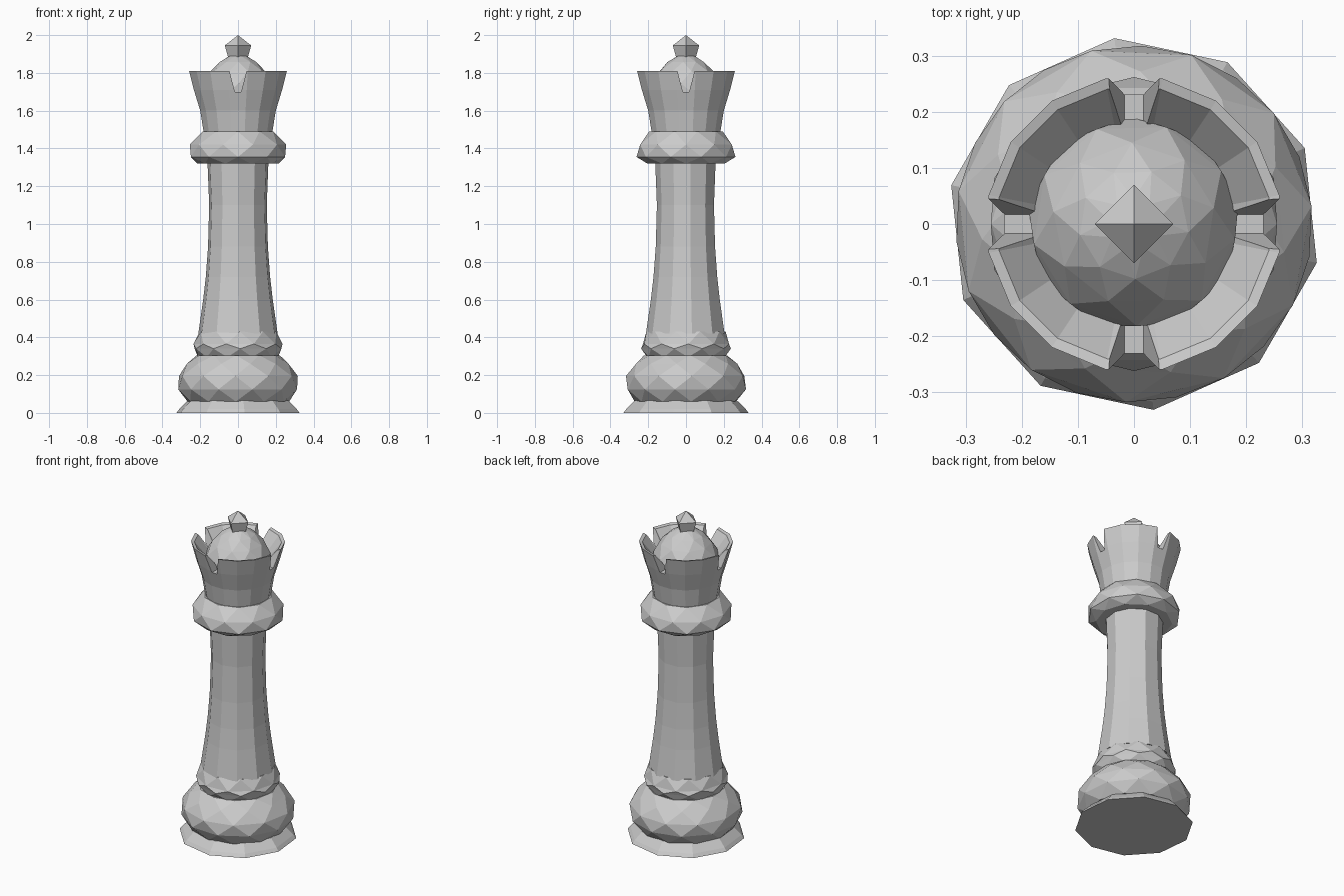
import bpy, bmesh, math

if "Cube" in bpy.data.objects:
    bpy.data.objects.remove(bpy.data.objects["Cube"])


def turned(name, profile, sides, phase=0.0, twist=0.0):
    """Lathe a (radius, z) profile; twist (in steps) per ring gives triangular facets."""
    bm = bmesh.new()
    rings = []
    for i, (r, z) in enumerate(profile):
        if r == 0:
            rings.append([bm.verts.new((0, 0, z))])
            continue
        ring = []
        for j in range(sides):
            a = phase + 2 * math.pi * (j + i * twist) / sides
            ring.append(bm.verts.new((r * math.cos(a), r * math.sin(a), z)))
        rings.append(ring)
    for a, b in zip(rings, rings[1:]):
        for j in range(sides):
            k = (j + 1) % sides
            if len(b) == 1:
                bm.faces.new((a[j], a[k], b[0]))
            elif twist:
                bm.faces.new((a[j], a[k], b[j]))
                bm.faces.new((a[k], b[k], b[j]))
            else:
                bm.faces.new((a[j], a[k], b[k], b[j]))
    for ring in (rings[0], rings[-1]):
        if len(ring) > 2:
            bm.faces.new(ring)
    bmesh.ops.recalc_face_normals(bm, faces=bm.faces)
    return to_object(name, bm)


def to_object(name, bm):
    mesh = bpy.data.meshes.new(name)
    bm.to_mesh(mesh)
    bm.free()
    ob = bpy.data.objects.new(name, mesh)
    bpy.context.collection.objects.link(ob)
    return ob


# Foot and rounded base
turned("foot", [(0.333, 0), (0.318, 0.02), (0.272, 0.065)], 10, math.radians(-12))
turned("base_bulge", [(0.272, 0.06), (0.318, 0.125), (0.318, 0.195),
                      (0.272, 0.26), (0.222, 0.305)], 11, 0.1, 0.5)
turned("base_ring", [(0.212, 0.295), (0.238, 0.34), (0.236, 0.365), (0.21, 0.43)],
       10, 0.05, 0.5)

# Tapered shaft
turned("shaft", [(0.212, 0.42), (0.186, 0.6), (0.172, 0.72), (0.160, 0.88),
                 (0.154, 1.1), (0.163, 1.33)], 11, 0.15)

# Collar under the crown
turned("collar", [(0.215, 1.32), (0.262, 1.355), (0.255, 1.42), (0.195, 1.49)],
       10, 0.0, 0.5)

# Flared hollow crown
crown = turned("crown", [(0.185, 1.485), (0.204, 1.6), (0.238, 1.71), (0.264, 1.81),
                         (0.245, 1.805), (0.178, 1.72)], 16, math.pi / 16)

# Four tapered notches cut into the crown rim
bm = bmesh.new()
outline = [(-0.017, 1.70), (0.017, 1.70), (0.05, 1.83), (-0.05, 1.83)]
for q in range(4):
    c, s = round(math.cos(q * math.pi / 2)), round(math.sin(q * math.pi / 2))
    near, far = [[bm.verts.new((c * d - s * t, s * d + c * t, z)) for t, z in outline]
                 for d in (0.15, 0.32)]
    bm.faces.new(near)
    bm.faces.new(far)
    for j in range(4):
        k = (j + 1) % 4
        bm.faces.new((near[j], near[k], far[k], far[j]))
bmesh.ops.recalc_face_normals(bm, faces=bm.faces)
cutter = to_object("notch_cutter", bm)
cutter.hide_render = True
cutter.hide_set(True)
mod = crown.modifiers.new("notches", "BOOLEAN")
mod.operation = "DIFFERENCE"
mod.solver = "EXACT"
mod.object = cutter

# Dome inside the crown
turned("dome", [(0.19, 1.69), (0.182, 1.745), (0.145, 1.81), (0.098, 1.858), (0.045, 1.89)],
       9, 0.2, 0.5)

# Pointed finial
turned("finial", [(0.05, 1.875), (0.07, 1.945), (0, 2.0)], 4)
